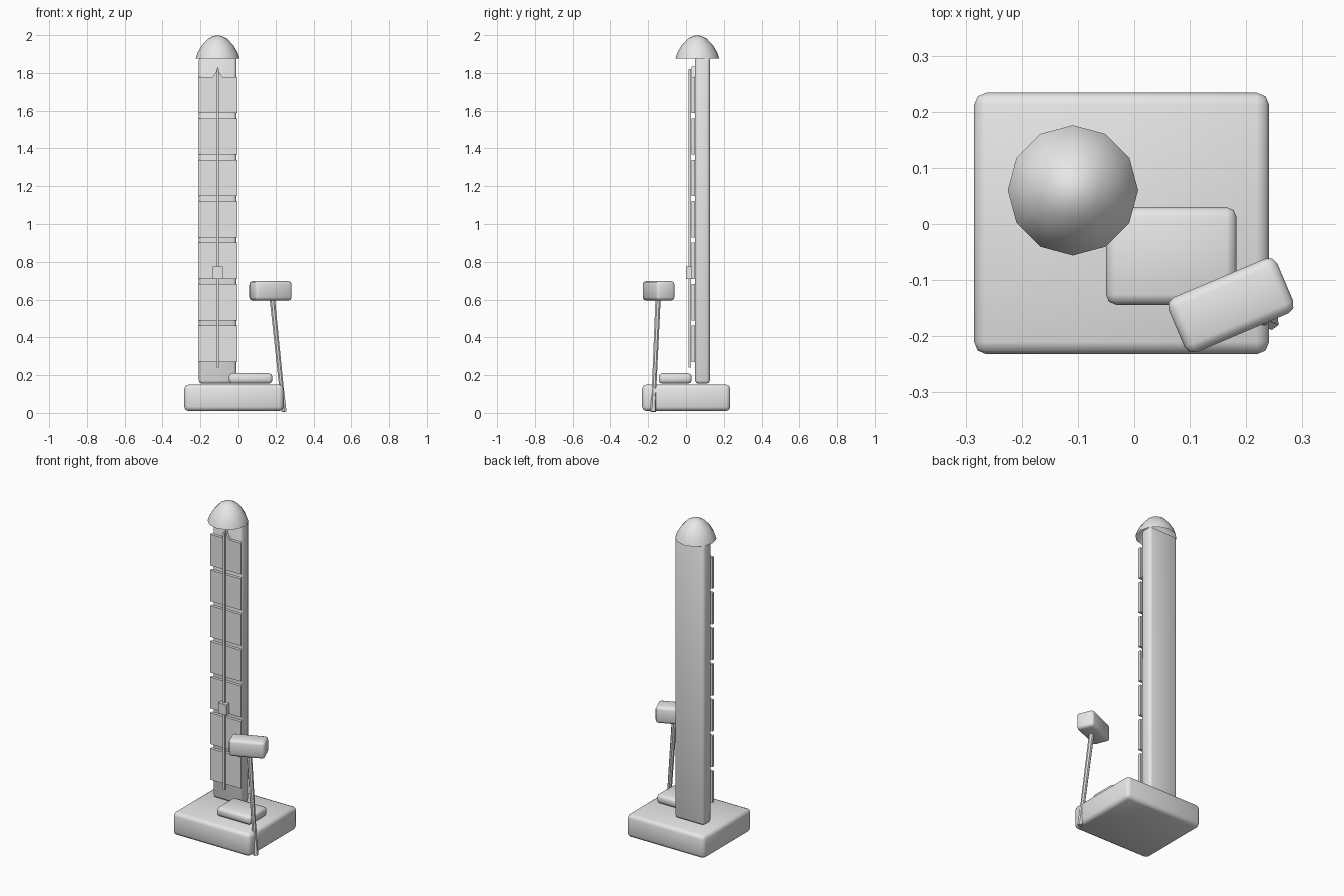
import bpy, bmesh, math
from mathutils import Vector

old = bpy.data.objects.get("Cube")
if old:
    bpy.data.objects.remove(old, do_unlink=True)

grey = bpy.data.materials.new("light_grey")
grey.use_nodes = True
grey.diffuse_color = (0.8, 0.8, 0.8, 1)
grey.node_tree.nodes["Principled BSDF"].inputs["Base Color"].default_value = (0.8, 0.8, 0.8, 1)


def finish(name, bm, angle=30):
    bmesh.ops.recalc_face_normals(bm, faces=bm.faces[:])
    mesh = bpy.data.meshes.new(name)
    bm.to_mesh(mesh)
    bm.free()
    mesh.materials.append(grey)
    ob = bpy.data.objects.new(name, mesh)
    bpy.context.collection.objects.link(ob)
    if angle:
        bpy.ops.object.select_all(action='DESELECT')
        ob.select_set(True)
        bpy.context.view_layer.objects.active = ob
        bpy.ops.object.shade_smooth_by_angle(angle=math.radians(angle))
    return ob


def box(name, lo, hi, bevel=0.0):
    """Box between two corners, centred on its own origin, with rounded edges."""
    lo, hi = Vector(lo), Vector(hi)
    size = hi - lo
    bm = bmesh.new()
    bmesh.ops.create_cube(bm, size=1)
    bmesh.ops.scale(bm, vec=size, verts=bm.verts[:])
    if bevel:
        bmesh.ops.bevel(bm, geom=bm.edges[:], offset=bevel, segments=2,
                        profile=0.5, affect='EDGES')
    ob = finish(name, bm, 50 if bevel else 0)
    ob.location = (lo + hi) / 2
    return ob


def rod(name, start, end, r1, r2, sides=8):
    """Tapered rod between two points."""
    start, end = Vector(start), Vector(end)
    bm = bmesh.new()
    bmesh.ops.create_cone(bm, cap_ends=True, segments=sides, radius1=r1,
                          radius2=r2, depth=(end - start).length)
    ob = finish(name, bm, 0)
    ob.location = (start + end) / 2
    ob.rotation_euler = (end - start).to_track_quat('Z', 'Y').to_euler()
    return ob


# Base, tower and strike pad
box("base", (-0.285, -0.232, 0.01), (0.241, 0.234, 0.15), 0.022)
box("tower", (-0.208, 0.048, 0.155), (-0.01, 0.126, 1.885), 0.016)
box("strike_pad", (-0.05, -0.144, 0.155), (0.183, 0.03, 0.21), 0.018)

# Score panels, the top one rising to a point
CX = -0.109
HALF, HEIGHT, STEP = 0.104, 0.192, 0.2195
for i in range(7):
    z = 0.27 + i * STEP
    top = z + HEIGHT
    outline = [(-HALF, z), (HALF, z), (HALF, top)]
    if i == 6:
        outline += [(0.026, top), (0.008, top + 0.026), (0, top + 0.054),
                    (-0.008, top + 0.026), (-0.026, top)]
    outline.append((-HALF, top))
    bm = bmesh.new()
    face = bm.faces.new([bm.verts.new((CX + x, 0.03, zz)) for x, zz in outline])
    out = bmesh.ops.extrude_face_region(bm, geom=[face])
    moved = [v for v in out["geom"] if isinstance(v, bmesh.types.BMVert)]
    bmesh.ops.translate(bm, vec=(0, 0.018, 0), verts=moved)
    finish("score_panel_%d" % (i + 1), bm, 0)

# Guide rail and sliding puck
box("guide_rail", (CX - 0.006, 0.014, 0.24), (CX + 0.006, 0.027, 1.82))
box("puck", (CX - 0.027, 0.0, 0.71), (CX + 0.027, 0.032, 0.775))

# Open dome on top of the tower
bm = bmesh.new()
SIDES = 12
profile = [(0.116, 1.876), (0.105, 1.909), (0.083, 1.946), (0.05, 1.981), (0.025, 1.994)]
rings = [[bm.verts.new((CX + r * math.cos(2 * math.pi * k / SIDES),
                        0.06 + r * math.sin(2 * math.pi * k / SIDES), z))
          for k in range(SIDES)] for r, z in profile]
for a, b in zip(rings, rings[1:]):
    for k in range(SIDES):
        n = (k + 1) % SIDES
        bm.faces.new((a[k], a[n], b[n], b[k]))
tip = bm.verts.new((CX, 0.06, 2.0))
for k in range(SIDES):
    bm.faces.new((rings[-1][k], rings[-1][(k + 1) % SIDES], tip))
finish("dome", bm, 60)

# Mallet leaning on the base
head = box("mallet_head", (0.068, -0.198, 0.595), (0.278, -0.092, 0.697), 0.017)
head.rotation_euler.z = math.radians(23)
foot, neck = Vector((0.244, -0.174, 0.006)), Vector((0.181, -0.147, 0.62))
rod("mallet_handle", foot, neck, 0.012, 0.015)
rod("mallet_grip", foot, foot.lerp(neck, 0.2), 0.015, 0.013, 6)
